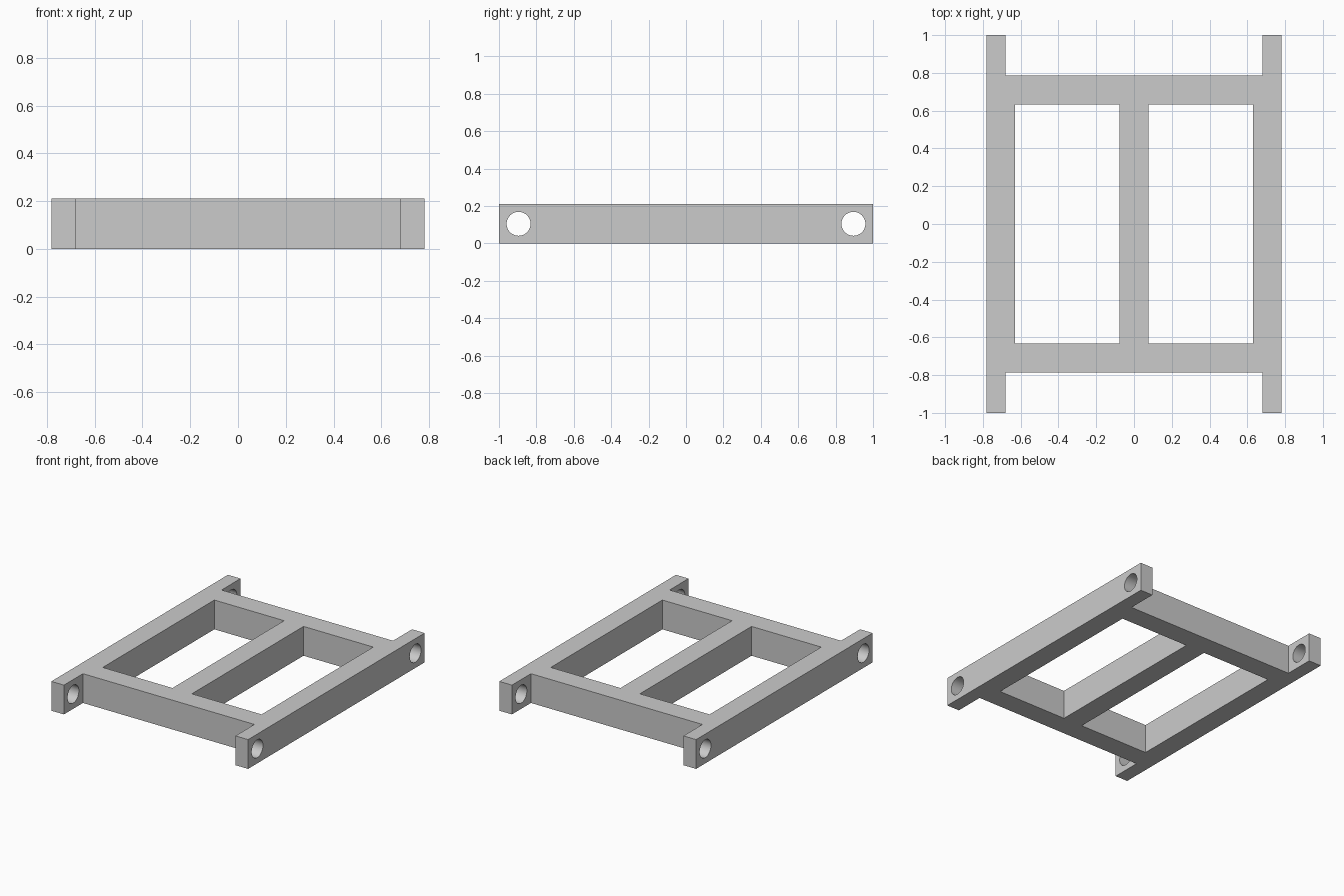
import bpy, bmesh, math

if "Cube" in bpy.data.objects:
    bpy.data.objects.remove(bpy.data.objects["Cube"], do_unlink=True)

HEIGHT = 0.21
HOLE_Y, HOLE_RADIUS = 0.895, 0.064

grey = bpy.data.materials.new("plain grey")
grey.use_nodes = True
grey.diffuse_color = (0.6, 0.6, 0.6, 1)
grey.node_tree.nodes["Principled BSDF"].inputs["Base Color"].default_value = (0.6, 0.6, 0.6, 1)

# Plan grid: rails, bars and lugs are filled cells, openings are left empty
xs = [-0.78, -0.68, -0.63, -0.077, 0.077, 0.63, 0.68, 0.78]
ys = [-1, -0.785, -0.632, 0.632, 0.785, 1]
rows = ["#.....#", "#######", "##.#.##", "#######", "#.....#"]

bm = bmesh.new()
for j, row in enumerate(rows):
    for i, cell in enumerate(row):
        if cell == "#":
            corners = [(xs[i], ys[j]), (xs[i + 1], ys[j]),
                       (xs[i + 1], ys[j + 1]), (xs[i], ys[j + 1])]
            bm.faces.new([bm.verts.new((x, y, 0)) for x, y in corners])
bmesh.ops.remove_doubles(bm, verts=bm.verts, dist=0.0001)
raised = bmesh.ops.extrude_face_region(bm, geom=bm.faces[:])["geom"]
bmesh.ops.translate(bm, vec=(0, 0, HEIGHT),
                    verts=[v for v in raised if isinstance(v, bmesh.types.BMVert)])
bmesh.ops.recalc_face_normals(bm, faces=bm.faces)
mesh = bpy.data.meshes.new("frame")
bm.to_mesh(mesh)
bm.free()
mesh.materials.append(grey)
frame = bpy.data.objects.new("frame", mesh)
bpy.context.collection.objects.link(frame)

# Round holes through the lugs at both ends
cutters = []
for name, y in (("front_hole_cutter", -HOLE_Y), ("back_hole_cutter", HOLE_Y)):
    bpy.ops.mesh.primitive_cylinder_add(vertices=48, radius=HOLE_RADIUS, depth=2,
                                        location=(0, y, HEIGHT / 2),
                                        rotation=(0, math.pi / 2, 0))
    cutter = bpy.context.object
    cutter.name = name
    cutter.hide_render = True
    cutter.data.materials.append(grey)
    cutters.append(cutter)
    cut = frame.modifiers.new(name, "BOOLEAN")
    cut.operation = "DIFFERENCE"
    cut.solver = "EXACT"
    cut.object = cutter

# Bake the holes, then drop the cutters
bpy.ops.object.select_all(action="DESELECT")
frame.select_set(True)
bpy.context.view_layer.objects.active = frame
for cutter in cutters:
    bpy.ops.object.modifier_apply(modifier=cutter.name)
    bpy.data.objects.remove(cutter, do_unlink=True)
bpy.ops.object.shade_smooth_by_angle(angle=math.radians(30))
